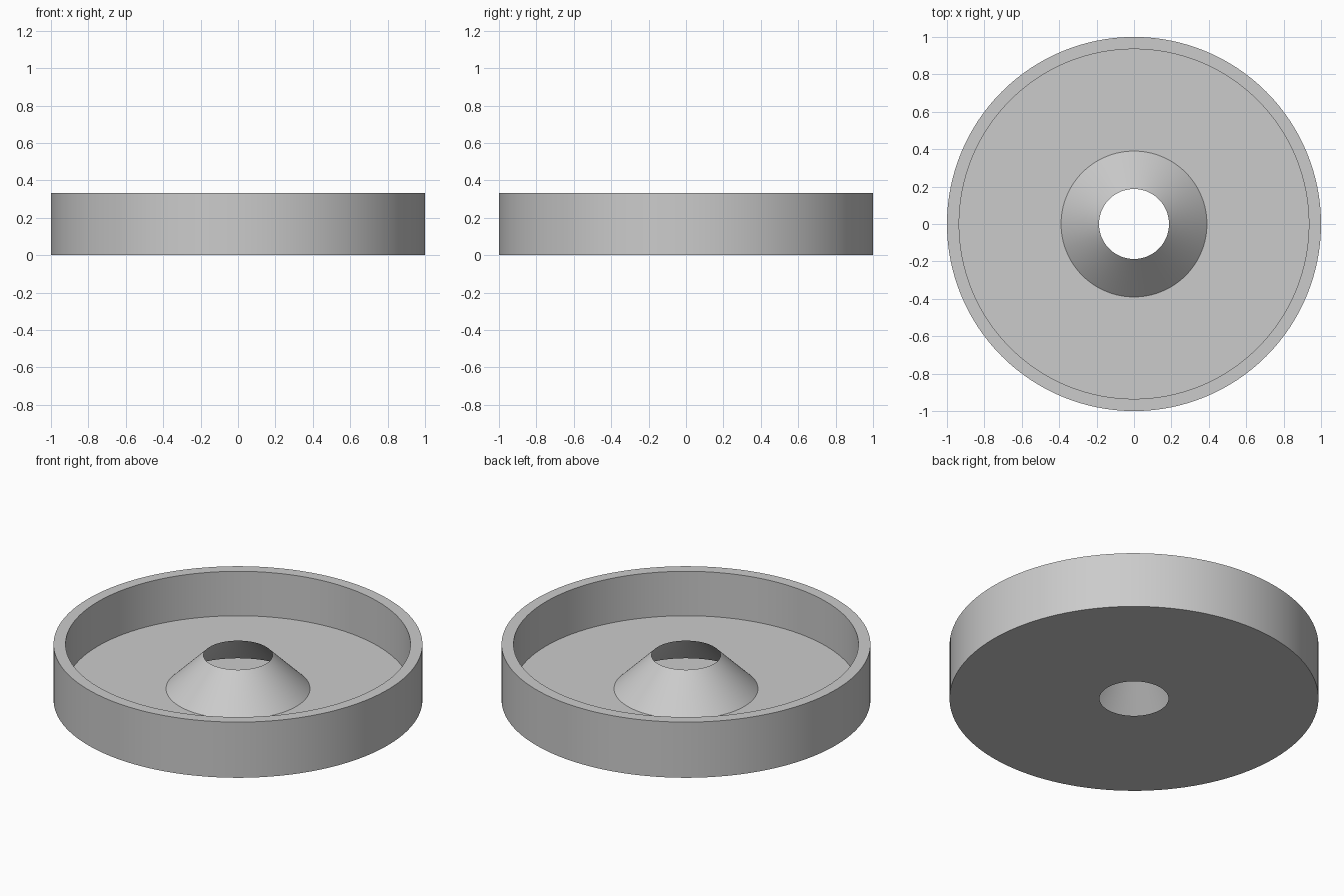
import bpy, bmesh, math

cube = bpy.data.objects.get("Cube")
if cube:
    bpy.data.objects.remove(cube, do_unlink=True)

# Single grey material
grey = bpy.data.materials.new("plain grey")
grey.use_nodes = True
colour = (0.6, 0.6, 0.6, 1.0)
grey.diffuse_color = colour
grey.node_tree.nodes["Principled BSDF"].inputs["Base Color"].default_value = colour


def lathe(name, profile, segments=128):
    """Revolve an (radius, height) profile around the z axis."""
    bm = bmesh.new()
    verts = [bm.verts.new((r, 0, z)) for r, z in profile]
    edges = [bm.edges.new(pair) for pair in zip(verts, verts[1:])]
    bmesh.ops.spin(bm, geom=verts + edges, cent=(0, 0, 0), axis=(0, 0, 1),
                   angle=math.tau, steps=segments, use_merge=False)
    bmesh.ops.remove_doubles(bm, verts=bm.verts[:], dist=1e-4)
    bmesh.ops.recalc_face_normals(bm, faces=bm.faces[:])
    mesh = bpy.data.meshes.new(name)
    bm.to_mesh(mesh)
    bm.free()
    mesh.materials.append(grey)
    obj = bpy.data.objects.new(name, mesh)
    bpy.context.collection.objects.link(obj)
    bpy.ops.object.select_all(action="DESELECT")
    obj.select_set(True)
    bpy.context.view_layer.objects.active = obj
    bpy.ops.object.shade_smooth_by_angle(angle=math.radians(30))
    return obj


# Dish shell: base sheet, outer wall, rim, inner wall, floor, and the hollow
# cone whose top opening lines up with the hole in the base
hole, cone_base, inner, outer = 0.187, 0.39, 0.935, 1.0
floor, cone_top, height = 0.067, 0.267, 0.333
lathe("round_dish", [
    (hole, 0), (outer, 0), (outer, height), (inner, height),
    (inner, floor), (cone_base, floor), (hole, cone_top),
])
